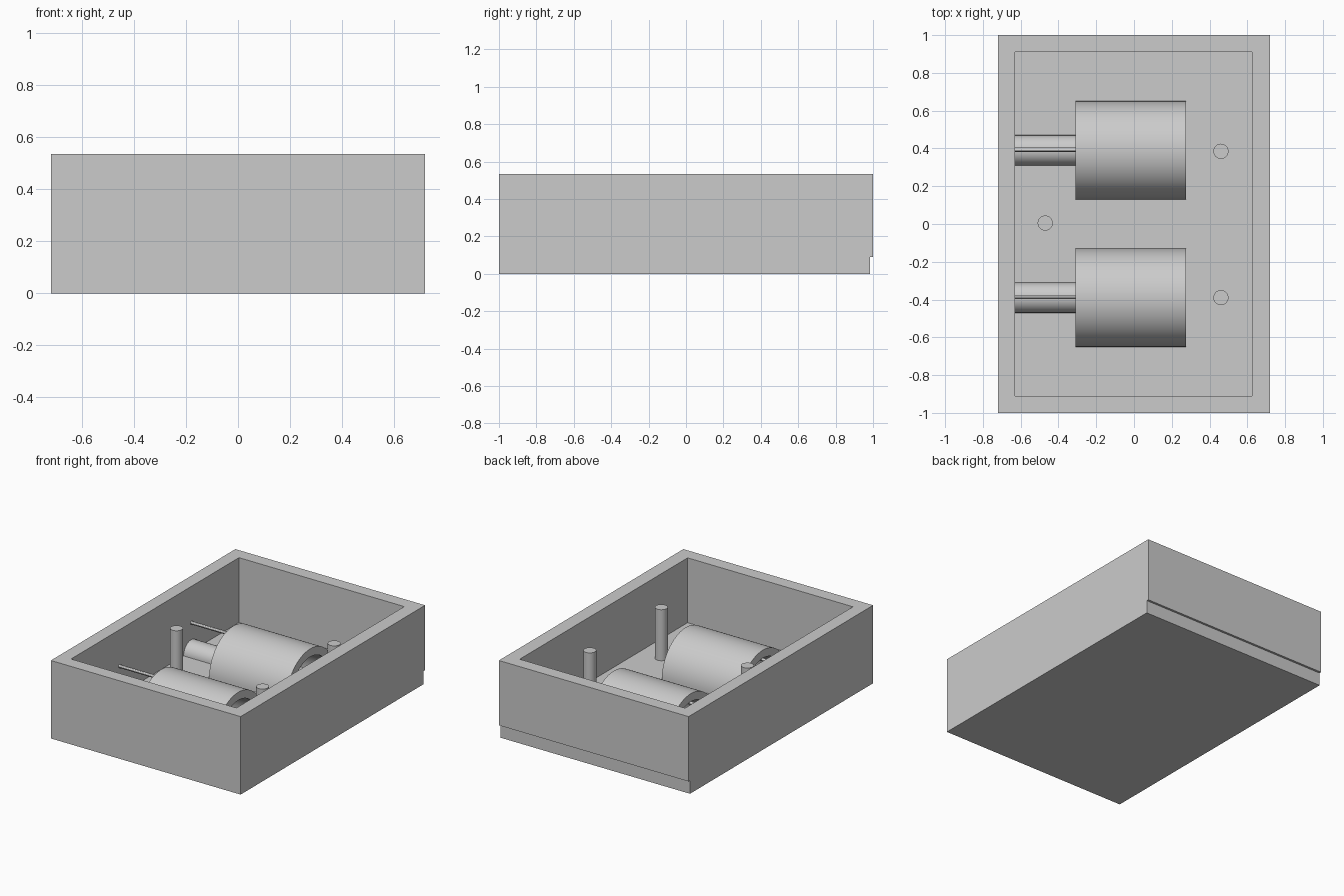
import bpy, bmesh, math

cube = bpy.data.objects.get("Cube")
if cube:
    bpy.data.objects.remove(cube, do_unlink=True)

grey = bpy.data.materials.new("plain grey")
grey.use_nodes = True
colour = (0.6, 0.6, 0.6, 1)
grey.diffuse_color = colour
for node in grey.node_tree.nodes:
    if node.type == 'BSDF_PRINCIPLED':
        node.inputs["Base Color"].default_value = colour

FLOOR = 0.09
TOP = 0.535


def finish(name, bm, smooth=False):
    bmesh.ops.recalc_face_normals(bm, faces=bm.faces)
    mesh = bpy.data.meshes.new(name)
    bm.to_mesh(mesh)
    bm.free()
    mesh.materials.append(grey)
    obj = bpy.data.objects.new(name, mesh)
    bpy.context.collection.objects.link(obj)
    if smooth:
        bpy.ops.object.select_all(action='DESELECT')
        obj.select_set(True)
        bpy.context.view_layer.objects.active = obj
        bpy.ops.object.shade_smooth_by_angle(angle=math.radians(30))
    return obj


def rectangle(x0, x1, y0, y1):
    return [(x0, y0), (x1, y0), (x1, y1), (x0, y1)]


def arc(radius, steps, sweep):
    return [(radius * math.cos(sweep * i / steps), radius * math.sin(sweep * i / steps))
            for i in range(steps + 1)]


def extrude(name, profile, place, start, end, smooth=False):
    """Extrude a closed outline; place(u, v, w) gives the position in space."""
    bm = bmesh.new()
    low = [bm.verts.new(place(u, v, start)) for u, v in profile]
    high = [bm.verts.new(place(u, v, end)) for u, v in profile]
    bm.faces.new(low)
    bm.faces.new(high)
    n = len(profile)
    for i in range(n):
        j = (i + 1) % n
        bm.faces.new((low[i], low[j], high[j], high[i]))
    return finish(name, bm, smooth)


def upright(x=0, y=0):
    return lambda u, v, w: (x + u, y + v, w)


def lying(y, z):
    return lambda u, v, w: (w, y + u, z + v)


# Base plate, slightly short at the back
extrude("base_plate", rectangle(-0.72, 0.72, -1, 0.985), upright(), 0, FLOOR)

# Four-sided wall standing on the plate
bm = bmesh.new()
loops = []
for rect in (rectangle(-0.72, 0.72, -1, 1), rectangle(-0.63, 0.625, -0.91, 0.91)):
    for z in (FLOOR, TOP):
        loops.append([bm.verts.new((x, y, z)) for x, y in rect])
out_low, out_high, in_low, in_high = loops
for a, b in ((out_low, out_high), (out_high, in_high), (in_high, in_low), (in_low, out_low)):
    for i in range(4):
        j = (i + 1) % 4
        bm.faces.new((a[i], a[j], b[j], b[i]))
finish("case_wall", bm)

# Upright posts
full_circle = 2 * math.pi
for name, x, y in (("right_post", -0.47, 0.005),
                   ("left_back_post", 0.46, 0.385),
                   ("left_front_post", 0.46, -0.39)):
    extrude(name, arc(0.04, 32, full_circle)[:-1], upright(x, y), FLOOR, 0.44, True)

# Two half-round housings, each with a shaft cover and a thin rod
half_tube = arc(0.26, 40, math.pi) + arc(0.205, 40, math.pi)[::-1]
for side, y in (("back", 0.39), ("front", -0.39)):
    extrude(side + "_housing", half_tube, lying(y, FLOOR), -0.31, 0.275, True)
    extrude(side + "_shaft", arc(0.08, 24, math.pi), lying(y, FLOOR), -0.63, -0.31, True)
    extrude(side + "_rod", arc(0.011, 12, full_circle)[:-1], lying(y + 0.003, 0.287),
            -0.63, -0.25, True)
